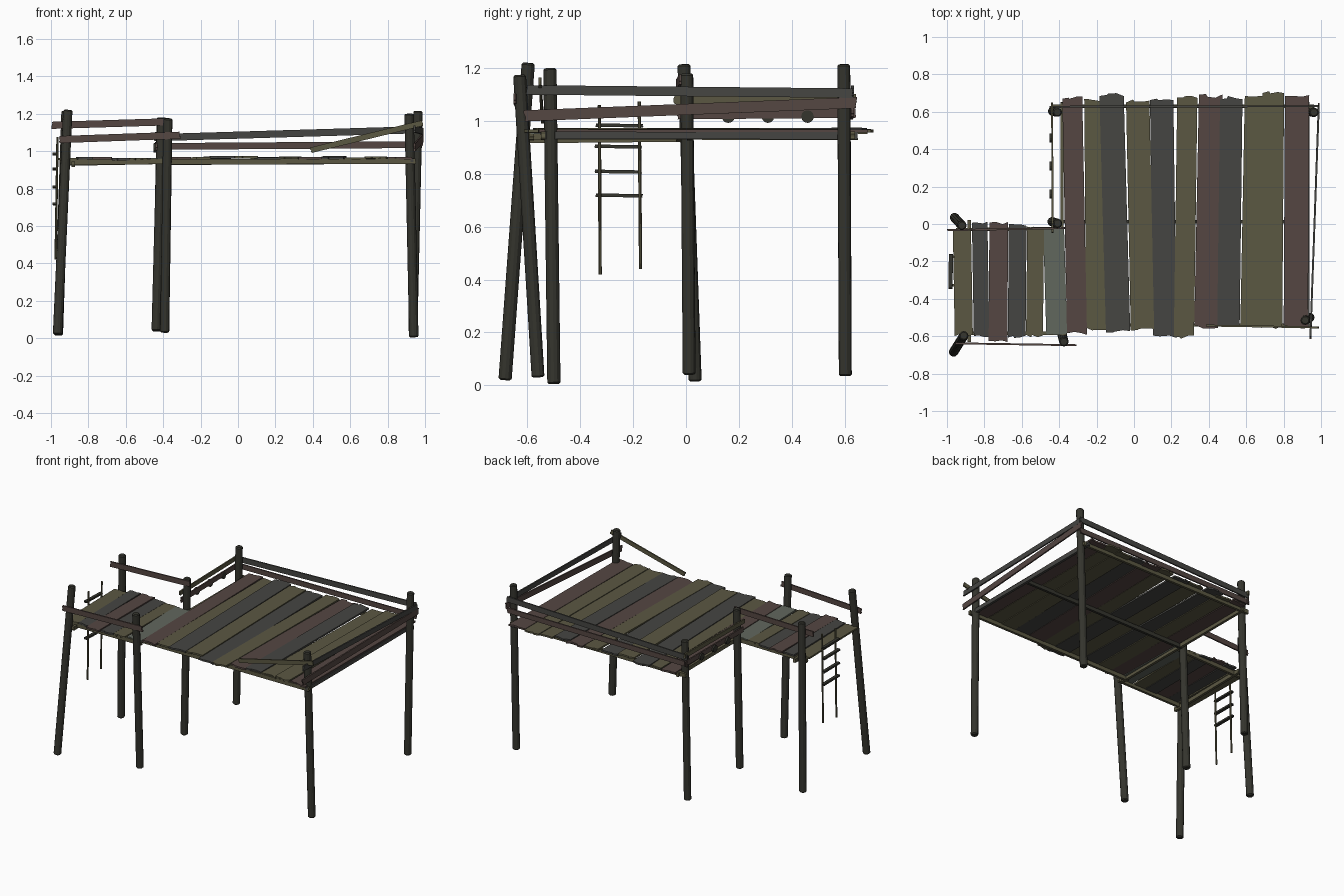
import bpy, bmesh, random
from mathutils import Vector, Matrix

if "Cube" in bpy.data.objects:
    bpy.data.objects.remove(bpy.data.objects["Cube"])

random.seed(4)

def mat(name, c):
    m = bpy.data.materials.new(name)
    m.diffuse_color = (*c, 1)
    m.use_nodes = True
    m.node_tree.nodes["Principled BSDF"].inputs["Base Color"].default_value = m.diffuse_color
    return m

DARK = mat("dark_timber", (0.035, 0.035, 0.027))
M = {"O": mat("olive_wood", (0.105, 0.097, 0.055)),
     "B": mat("brown_wood", (0.09, 0.062, 0.055)),
     "G": mat("grey_wood", (0.06, 0.06, 0.055)),
     "S": mat("sage_wood", (0.12, 0.135, 0.11)),
     "D": DARK}

def finish(name, bm, m):
    bmesh.ops.recalc_face_normals(bm, faces=bm.faces)
    me = bpy.data.meshes.new(name)
    bm.to_mesh(me)
    bm.free()
    me.materials.append(m)
    ob = bpy.data.objects.new(name, me)
    bpy.context.collection.objects.link(ob)

def board(name, p, q, width, thick, across, col, jag=0.006, taper=1.0):
    """Flat plank from p to q with splintered ends."""
    p, q = Vector(p), Vector(q)
    u = (q - p).normalized()
    n = u.cross(Vector(across)).normalized()
    v = n.cross(u)
    steps = (-.5, -.2, -.15, .2, .5)
    bm = bmesh.new()
    pts = [p + v * width * s - u * random.uniform(-jag, jag) for s in steps]
    pts += [q + v * width * taper * s + u * random.uniform(-jag, jag) for s in reversed(steps)]
    f = bm.faces.new([bm.verts.new(c - n * thick / 2) for c in pts])
    r = bmesh.ops.extrude_face_region(bm, geom=[f])
    bmesh.ops.translate(bm, vec=n * thick,
                        verts=[e for e in r["geom"] if isinstance(e, bmesh.types.BMVert)])
    finish(name, bm, M[col])

def pole(name, p, q, r, m=DARK, segs=12, bevel=0.0, r2=None):
    """Round pole from p to q with optional worn rims."""
    p, q = Vector(p), Vector(q)
    d = q - p
    bm = bmesh.new()
    bmesh.ops.create_cone(bm, cap_ends=True, segments=segs, radius1=r, radius2=r2 or r, depth=d.length)
    if bevel:
        rims = [e for e in bm.edges if abs(e.verts[0].co.z - e.verts[1].co.z) < 1e-5]
        bmesh.ops.bevel(bm, geom=rims, offset=bevel, segments=1, affect='EDGES')
    rot = d.to_track_quat('Z', 'Y').to_matrix().to_4x4()
    bm.transform(Matrix.Translation((p + q) / 2) @ rot)
    finish(name, bm, m)

# Leaning posts: (bottom, top)
posts = {
    "small_front_left_post": ((-.965, -.685, .02), (-.91, -.597, 1.22)),
    "small_back_left_post": ((-.96, .035, .015), (-.92, -.008, 1.215)),
    "small_front_right_post": ((-.392, -.56, .03), (-.375, -.63, 1.175)),
    "middle_post": ((-.438, .012, .04), (-.408, .003, 1.18)),
    "big_back_left_post": ((-.435, .603, .035), (-.41, .598, 1.18)),
    "big_front_right_post": ((.94, -.5, .005), (.915, -.515, 1.2)),
    "big_back_right_post": ((.935, .603, .035), (.962, .597, 1.215)),
}
for n, (a, b) in posts.items():
    pole(n, a, b, .025, bevel=.006)

# Big deck: back x, front x, width, back y, front y, colour
big = [(-.33, -.305, .107, .675, -.585, "B"), (-.21, -.2, .112, .662, -.56, "O"),
       (-.12, -.085, .13, .69, -.575, "G"), (.02, .045, .125, .66, -.56, "O"),
       (.148, .165, .125, .668, -.6, "G"), (.285, .267, .108, .68, -.605, "O"),
       (.41, .385, .126, .685, -.55, "B"), (.52, .505, .12, .675, -.545, "G"),
       (.65, .626, .115, .69, -.545, "O"), (.745, .735, .115, .7, -.55, "O"),
       (.872, .865, .13, .69, -.55, "B")]
for i, (xb, xf, w, yb, yf, c) in enumerate(big):
    z = .964 + random.uniform(-.004, .004)
    board(f"big_deck_plank_{i}", (xf, yf, z), (xb, yb, z + random.uniform(-.004, .006)),
          w, .012, (1, 0, 0), c, .01)

# Small deck
small = [(-.92, -.91, .097, -.03, -.593, "O"), (-.825, -.815, .083, .005, -.6, "G"),
         (-.723, -.727, .1, .005, -.625, "B"), (-.622, -.627, .095, -.005, -.603, "G"),
         (-.526, -.532, .09, -.02, -.6, "O"), (-.43, -.413, .112, -.02, -.588, "S")]
for i, (xb, xf, w, yb, yf, c) in enumerate(small):
    z = .96 + random.uniform(-.004, .004)
    board(f"small_deck_plank_{i}", (xf, yf, z), (xb, yb, z), w, .012, (1, 0, 0), c, .007)

# Beams carrying the decks
UP = (0, 0, 1)
beams = [("big_front_beam", (-.4, -.54, .942), (.95, -.54, .946), "O"),
         ("big_middle_beam", (-.43, .012, .94), (.92, .012, .946), "D"),
         ("big_back_beam", (-.44, .63, .945), (.96, .63, .946), "O"),
         ("big_left_beam", (-.385, -.6, .945), (-.385, .65, .942), "O"),
         ("big_right_beam", (.93, -.55, .946), (.93, .65, .945), "G"),
         ("small_left_beam", (-.88, -.63, .93), (-.88, .02, .936), "O"),
         ("small_front_beam", (-.93, -.585, .94), (-.36, -.585, .945), "O"),
         ("small_back_beam", (-.95, -.03, .935), (-.4, -.025, .945), "O")]
for n, a, b, c in beams:
    board(n, a, b, .028, .018, UP, c, .002)

# Rails: start, end, height, colour
rails = [("small_front_rail", (-.955, -.638, 1.062), (-.31, -.648, 1.085), .038, "B"),
         ("small_back_rail", (-.995, -.033, 1.138), (-.37, -.022, 1.157), .038, "B"),
         ("back_upper_rail", (-.45, .627, 1.072), (.985, .63, 1.115), .038, "G"),
         ("back_lower_rail", (-.45, .627, 1.025), (.985, .63, 1.035), .036, "B"),
         ("right_upper_rail", (.943, -.605, 1.118), (.988, .63, 1.106), .036, "G"),
         ("right_lower_rail", (.943, -.61, 1.02), (.988, .645, 1.07), .042, "B"),
         ("left_upper_rail", (-.435, -.045, 1.08), (-.438, .645, 1.088), .03, "O"),
         ("left_lower_rail", (-.435, -.03, 1.025), (-.438, .645, 1.03), .036, "B"),
         ("fallen_front_rail", (.39, -.543, 1.005), (.985, -.553, 1.15), .03, "O")]
for n, a, b, h, c in rails:
    board(n, a, b, h, .01, UP, c, .004)

# Round pegs on the left rail
for i, y in enumerate((.16, .31, .46)):
    pole(f"rail_peg_{i}", (-.453, y, 1.017), (-.432, y, 1.017), .024)

# Ladder
pole("ladder_front_stile", (-.975, -.325, .42), (-.965, -.328, 1.06), .0065, M["O"], 8)
pole("ladder_back_stile", (-.975, -.172, .44), (-.965, -.177, 1.075), .0065, M["O"], 8)
for i, z in enumerate((.72, .81, .905, .985)):
    dy = random.uniform(-.005, .005)
    board(f"ladder_rung_{i}", (-.981, -.342 + dy, z), (-.979, -.165 + dy, z - .003),
          .013, .022, UP, "D", .002)
